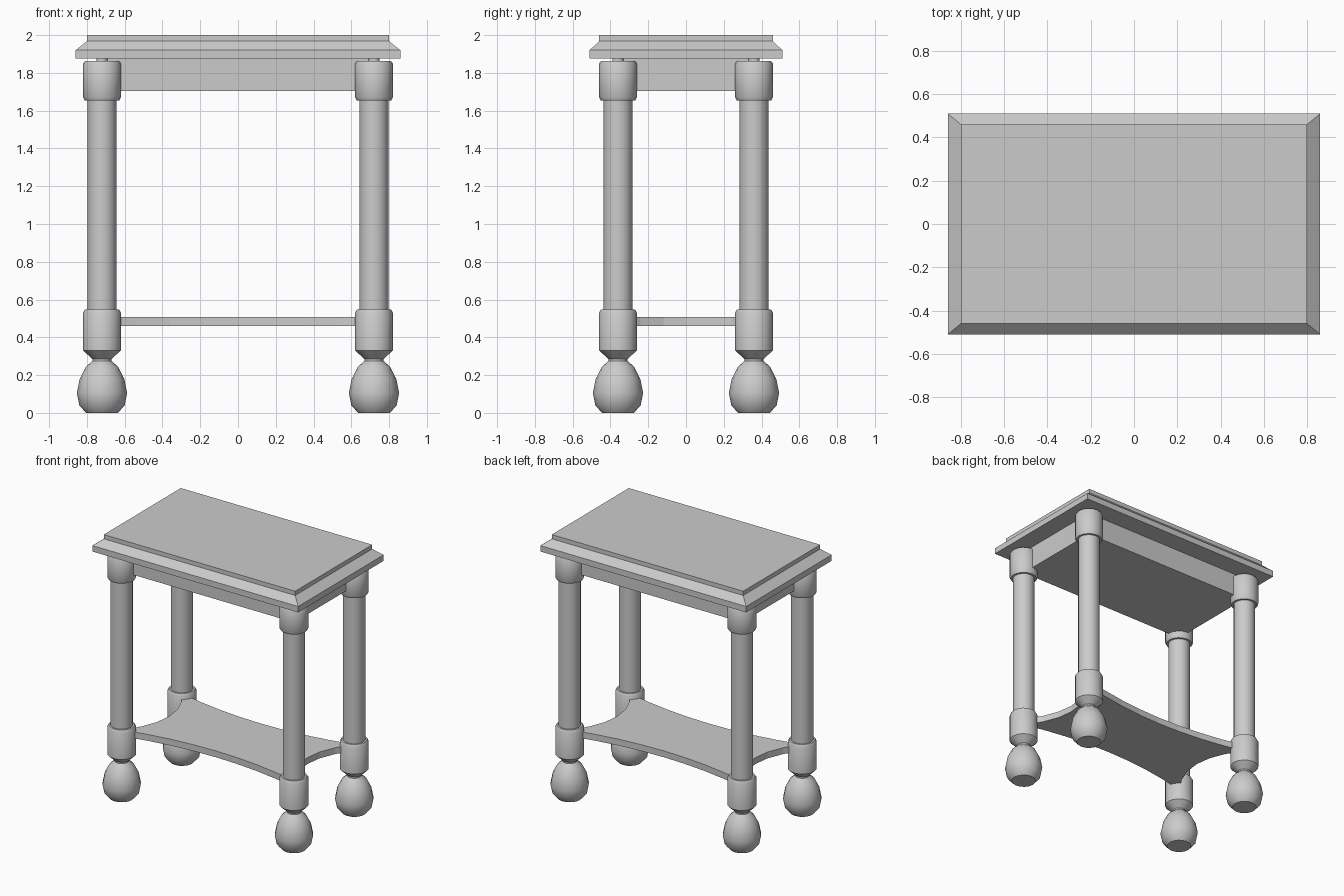
import bpy, bmesh, math

if "Cube" in bpy.data.objects:
    bpy.data.objects.remove(bpy.data.objects["Cube"])

LEG_X, LEG_Y = 0.72, 0.36


def make_object(name, bm, smooth=None):
    bmesh.ops.recalc_face_normals(bm, faces=bm.faces)
    mesh = bpy.data.meshes.new(name)
    bm.to_mesh(mesh)
    bm.free()
    ob = bpy.data.objects.new(name, mesh)
    bpy.context.collection.objects.link(ob)
    if smooth:
        bpy.ops.object.select_all(action='DESELECT')
        ob.select_set(True)
        bpy.context.view_layer.objects.active = ob
        bpy.ops.object.shade_smooth_by_angle(angle=math.radians(smooth))
    return ob


def loft(name, rings, smooth=None):
    """Skin a stack of equal-length point rings and cap both ends."""
    bm = bmesh.new()
    loops = [[bm.verts.new(p) for p in ring] for ring in rings]
    n = len(loops[0])
    for a, b in zip(loops, loops[1:]):
        for i in range(n):
            j = (i + 1) % n
            bm.faces.new((a[i], a[j], b[j], b[i]))
    bm.faces.new(loops[0][::-1])
    bm.faces.new(loops[-1])
    return make_object(name, bm, smooth)


def rectangle(hx, hy, z):
    return [(-hx, -hy, z), (hx, -hy, z), (hx, hy, z), (-hx, hy, z)]


def circle(cx, cy, r, z, n=16):
    return [(cx + r * math.cos(2 * math.pi * i / n),
             cy + r * math.sin(2 * math.pi * i / n), z) for i in range(n)]


# Moulded table top
loft("table_top", [rectangle(0.86, 0.51, 1.875), rectangle(0.86, 0.51, 1.92),
                   rectangle(0.80, 0.46, 1.968), rectangle(0.80, 0.46, 2.0)])

# Apron box between the legs
loft("apron", [rectangle(LEG_X, LEG_Y, 1.705), rectangle(LEG_X, LEG_Y, 1.875)])

# Turned legs: bun foot, neck, lower collar, shaft, upper collar
profile = [(0.085, 0.0), (0.12, 0.04), (0.133, 0.105), (0.118, 0.18),
           (0.085, 0.245), (0.05, 0.275), (0.05, 0.285), (0.10, 0.33),
           (0.10, 0.53), (0.09, 0.548), (0.077, 0.548), (0.077, 1.655),
           (0.092, 1.655), (0.10, 1.67), (0.10, 1.85), (0.09, 1.863),
           (0.03, 1.863), (0.03, 1.876)]
for y_name, sy in (("front", -1), ("back", 1)):
    for x_name, sx in (("left", -1), ("right", 1)):
        loft(f"{y_name}_{x_name}_leg",
             [circle(sx * LEG_X, sy * LEG_Y, r, z) for r, z in profile], smooth=40)


# Low shelf with four concave edges
def concave(half, offset, depth, steps):
    for i in range(steps):
        t = -1 + 2 * i / steps
        yield t * half, offset - depth * (1 - t * t)


outline = [(u, -v) for u, v in concave(LEG_X, LEG_Y, 0.09, 8)]
outline += [(v, u) for u, v in concave(LEG_Y, LEG_X, 0.14, 6)]
outline += [(-x, -y) for x, y in outline]
loft("lower_shelf", [[(x, y, z) for x, y in outline] for z in (0.46, 0.508)])
